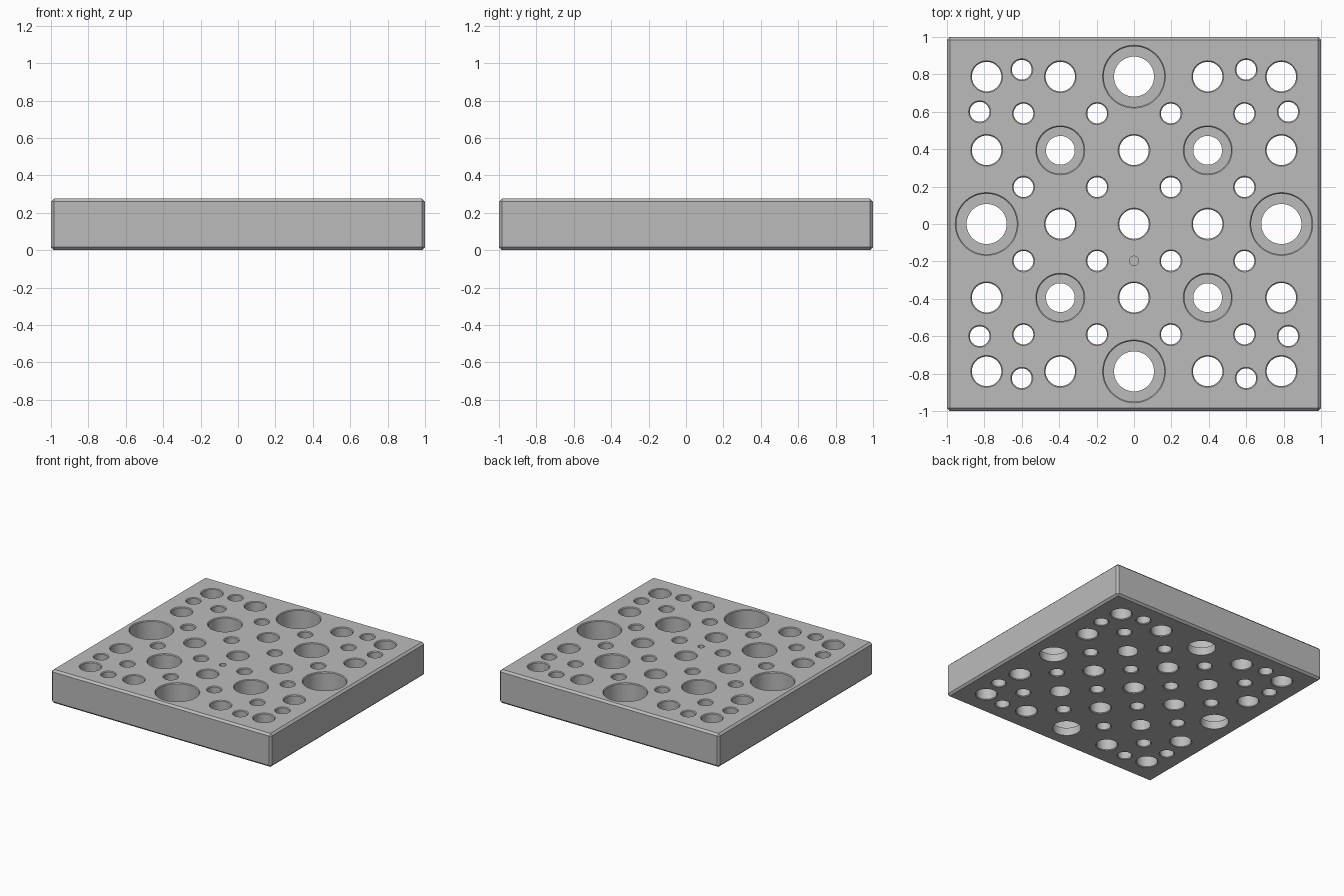
import bpy, bmesh, math

if "Cube" in bpy.data.objects:
    bpy.data.objects.remove(bpy.data.objects["Cube"])

HEIGHT = 0.275      # plate thickness
EDGE = 0.016        # outer edge chamfer
LIP = 0.006         # chamfer around the holes
PITCH = 0.394       # hole grid spacing
OVER = 0.02         # how far cutters stick out of the plate

grey = bpy.data.materials.new("plate grey")
grey.use_nodes = True
colour = (0.5, 0.5, 0.5, 1)
grey.diffuse_color = colour
grey.node_tree.nodes["Principled BSDF"].inputs["Base Color"].default_value = colour


def make_object(name, bm):
    mesh = bpy.data.meshes.new(name)
    bmesh.ops.recalc_face_normals(bm, faces=bm.faces)
    bm.to_mesh(mesh)
    bm.free()
    mesh.materials.append(grey)
    obj = bpy.data.objects.new(name, mesh)
    bpy.context.collection.objects.link(obj)
    return obj


def lathe(bm, x, y, profile, sides=48):
    """Closed round solid from (radius, z) pairs, bottom to top."""
    rings = []
    for r, z in profile:
        rings.append([bm.verts.new((x + r * math.cos(a), y + r * math.sin(a), z))
                      for a in (2 * math.pi * i / sides for i in range(sides))])
    for low, high in zip(rings, rings[1:]):
        for i in range(sides):
            j = (i + 1) % sides
            bm.faces.new((low[i], low[j], high[j], high[i]))
    bm.faces.new(rings[0][::-1])
    bm.faces.new(rings[-1])


def top_lip(r):
    return [(r, HEIGHT - LIP), (r + LIP, HEIGHT), (r + LIP, HEIGHT + OVER)]


def through_hole(r):
    return [(r + LIP, -OVER), (r + LIP, 0), (r, LIP)] + top_lip(r)


def counterbore(r, wide, floor):
    return [(r, -OVER), (r, floor), (wide, floor)] + top_lip(wide)


# Plate with chamfered edges
bm = bmesh.new()
bmesh.ops.create_cube(bm, size=1)
bmesh.ops.scale(bm, vec=(2, 2, HEIGHT), verts=bm.verts)
bmesh.ops.translate(bm, vec=(0, 0, HEIGHT / 2), verts=bm.verts)
bmesh.ops.bevel(bm, geom=bm.edges[:], offset=EDGE, segments=1, affect='EDGES')
plate = make_object("plate", bm)

# Hole cutters
bm = bmesh.new()
medium, small = through_hole(0.079), through_hole(0.053)
large_bore = counterbore(0.107, 0.162, 0.065)
mid_bore = counterbore(0.077, 0.125, 0.1)

# Main grid: medium holes, with counterbores at side centres and diagonals
for i in range(-2, 3):
    for j in range(-2, 3):
        kind = sorted((abs(i), abs(j)))
        profile = large_bore if kind == [0, 2] else mid_bore if kind == [1, 1] else medium
        lathe(bm, i * PITCH, j * PITCH, profile)

# Small holes halfway between the main ones
halves = (-1.5, -0.5, 0.5, 1.5)
for i in halves:
    for j in halves:
        lathe(bm, i * PITCH, j * PITCH, small)

# Small corner holes, mirrored on both axes
for sx in (-1, 1):
    for sy in (-1, 1):
        for x, y in ((0.6, 0.825), (0.825, 0.6)):
            lathe(bm, sx * x, sy * y, small)

# Shallow pin hole
lathe(bm, 0, -PITCH / 2, [(0.025, 0.15), (0.025, HEIGHT + OVER)], 32)
cutter = make_object("hole_cutter", bm)
cutter.hide_render = True

# Cut all holes at once
cut = plate.modifiers.new("holes", 'BOOLEAN')
cut.operation = 'DIFFERENCE'
cut.solver = 'EXACT'
cut.object = cutter
bpy.ops.object.select_all(action='DESELECT')
plate.select_set(True)
bpy.context.view_layer.objects.active = plate
bpy.ops.object.modifier_apply(modifier=cut.name)
bpy.data.objects.remove(cutter)
bpy.ops.object.shade_smooth_by_angle(angle=math.radians(30))
